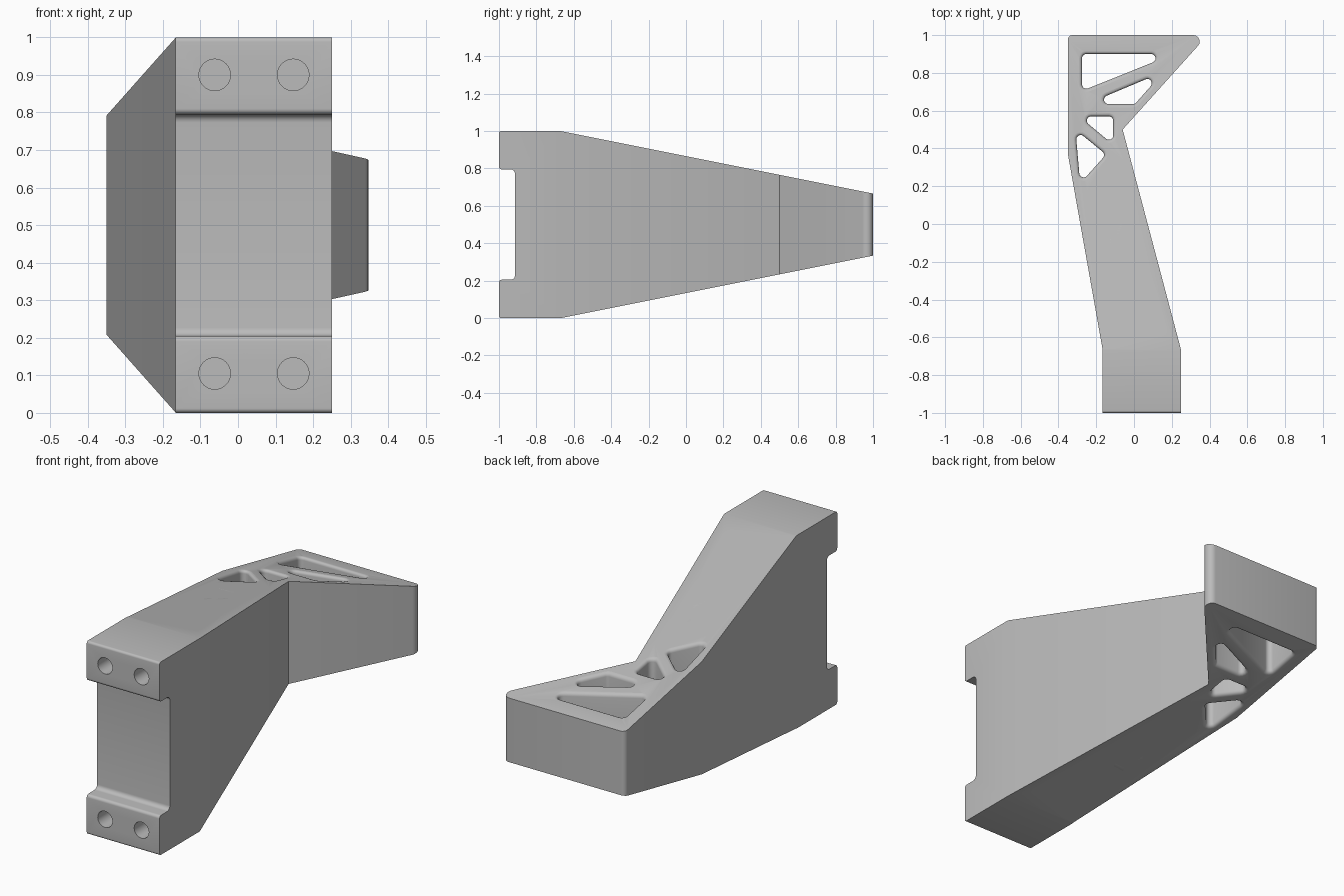
import bpy, bmesh, math
from mathutils import Vector, Matrix

if "Cube" in bpy.data.objects:
    bpy.data.objects.remove(bpy.data.objects["Cube"])

grey = bpy.data.materials.new("light_grey")
grey.use_nodes = True
colour = (0.5, 0.5, 0.5, 1)
grey.diffuse_color = colour
grey.node_tree.nodes["Principled BSDF"].inputs["Base Color"].default_value = colour


def rounded(corners, grow=0, steps=6):
    """Outline through (x, y, radius) corners, rounded; grow widens convex arcs."""
    out = []
    for i, (x, y, r) in enumerate(corners):
        p = Vector((x, y))
        if r == 0:
            out.append(p)
            continue
        a = (Vector(corners[i - 1][:2]) - p).normalized()
        b = (Vector(corners[(i + 1) % len(corners)][:2]) - p).normalized()
        half = a.angle(b) / 2
        centre = p + (a + b).normalized() * (r / math.sin(half))
        d1 = p + a * (r / math.tan(half)) - centre
        d2 = p + b * (r / math.tan(half)) - centre
        start = math.atan2(d1.y, d1.x)
        turn = math.atan2(d1.x * d2.y - d1.y * d2.x, d1.dot(d2))
        for k in range(steps + 1):
            t = start + turn * k / steps
            out.append(centre + Vector((math.cos(t), math.sin(t))) * (r + grow))
    return out


def loft(bm, rings):
    """Closed skin over rings with equal point counts."""
    rows = [[bm.verts.new(p) for p in ring] for ring in rings]
    for lo, hi in zip(rows, rows[1:]):
        for i in range(len(lo)):
            bm.faces.new((lo[i - 1], lo[i], hi[i], hi[i - 1]))
    bm.faces.new(rows[0][::-1])
    bm.faces.new(rows[-1])


def make(name, bm):
    bmesh.ops.recalc_face_normals(bm, faces=bm.faces)
    mesh = bpy.data.meshes.new(name)
    bm.to_mesh(mesh)
    bm.free()
    mesh.materials.append(grey)
    ob = bpy.data.objects.new(name, mesh)
    bpy.context.collection.objects.link(ob)
    return ob


def combine(target, tool, operation):
    mod = target.modifiers.new(operation, 'BOOLEAN')
    mod.operation, mod.object, mod.solver = operation, tool, 'EXACT'
    bpy.context.view_layer.objects.active = target
    bpy.ops.object.modifier_apply(modifier=mod.name)
    bpy.data.objects.remove(tool)


# Cranked arm seen in plan
plan = rounded([(-0.167, -1.1, 0), (0.25, -1.1, 0), (0.25, -0.67, 0), (-0.06, 0.5, 0),
                (0.39, 1, 0.034), (-0.35, 1, 0.025), (-0.35, 0.37, 0), (-0.167, -0.66, 0)])
bm = bmesh.new()
loft(bm, [[(p.x, p.y, z) for p in plan] for z in (-0.2, 1.2)])
arm = make("bracket_arm", bm)

# Tapered side profile with the notched mounting face
upper = [(-0.915, 0.795, 0.022), (-1, 0.795, 0.015), (-1, 1, 0.012),
         (-0.67, 1, 0), (1.1, 0.646, 0)]
lower = [(y, 1 - z, r) for y, z, r in reversed(upper)]
side = rounded(upper + lower)
bm = bmesh.new()
loft(bm, [[(x, p.x, p.y) for p in side] for x in (-0.6, 0.6)])
combine(arm, make("side_profile", bm), 'INTERSECT')

# Triangular lightening pockets with softened rims
pockets = [
    [(-0.275, 0.9), (0.21, 0.9), (-0.275, 0.705)],
    [(0.155, 0.805), (-0.25, 0.635), (0.005, 0.635)],
    [(-0.29, 0.57), (-0.11, 0.57), (-0.11, 0.42)],
    [(-0.31, 0.5), (-0.148, 0.368), (-0.285, 0.215)],
    [(-0.077, 0.36), (-0.026, 0.148), (-0.255, 0.148)],
    [(-0.225, 0.09), (-0.047, 0.09), (-0.18, -0.14)],
    [(-0.005, 0.04), (0.045, -0.18), (-0.143, -0.196)],
    [(-0.143, -0.25), (0, -0.238), (-0.143, -0.577)],
    [(0.061, -0.225), (0.153, -0.566), (-0.066, -0.566)],
]
RIM = 0.017
layers = [(RIM, -0.1)]
for k in range(5):
    t = math.pi / 2 * k / 4
    layers.append((RIM * (1 - math.sin(t)), RIM * (1 - math.cos(t))))
bm = bmesh.new()
for tri in pockets:
    corners = [(x, y, 0.023) for x, y in tri]
    rings = []
    for sign in (1, -1):
        for grow, depth in layers[::sign]:
            ring = []
            for p in rounded(corners, grow):
                half_height = 0.5 - 0.2 * (p.y + 0.67) - depth
                ring.append((p.x, p.y, 0.5 + sign * half_height))
            rings.append(ring)
    loft(bm, rings)
combine(arm, make("pocket_cutter", bm), 'DIFFERENCE')

# Four blind screw holes in the mounting face
bm = bmesh.new()
for x in (-0.062, 0.147):
    for z in (0.105, 0.9):
        place = Matrix.Translation((x, -0.95, z)) @ Matrix.Rotation(math.pi / 2, 4, 'X')
        bmesh.ops.create_cone(bm, cap_ends=True, segments=32, radius1=0.042,
                              radius2=0.042, depth=0.5, matrix=place)
combine(arm, make("screw_hole_cutter", bm), 'DIFFERENCE')

# Crisp edges, smooth fillets
bpy.ops.object.select_all(action='DESELECT')
arm.select_set(True)
bpy.context.view_layer.objects.active = arm
bpy.ops.object.shade_smooth_by_angle(angle=math.radians(30))
